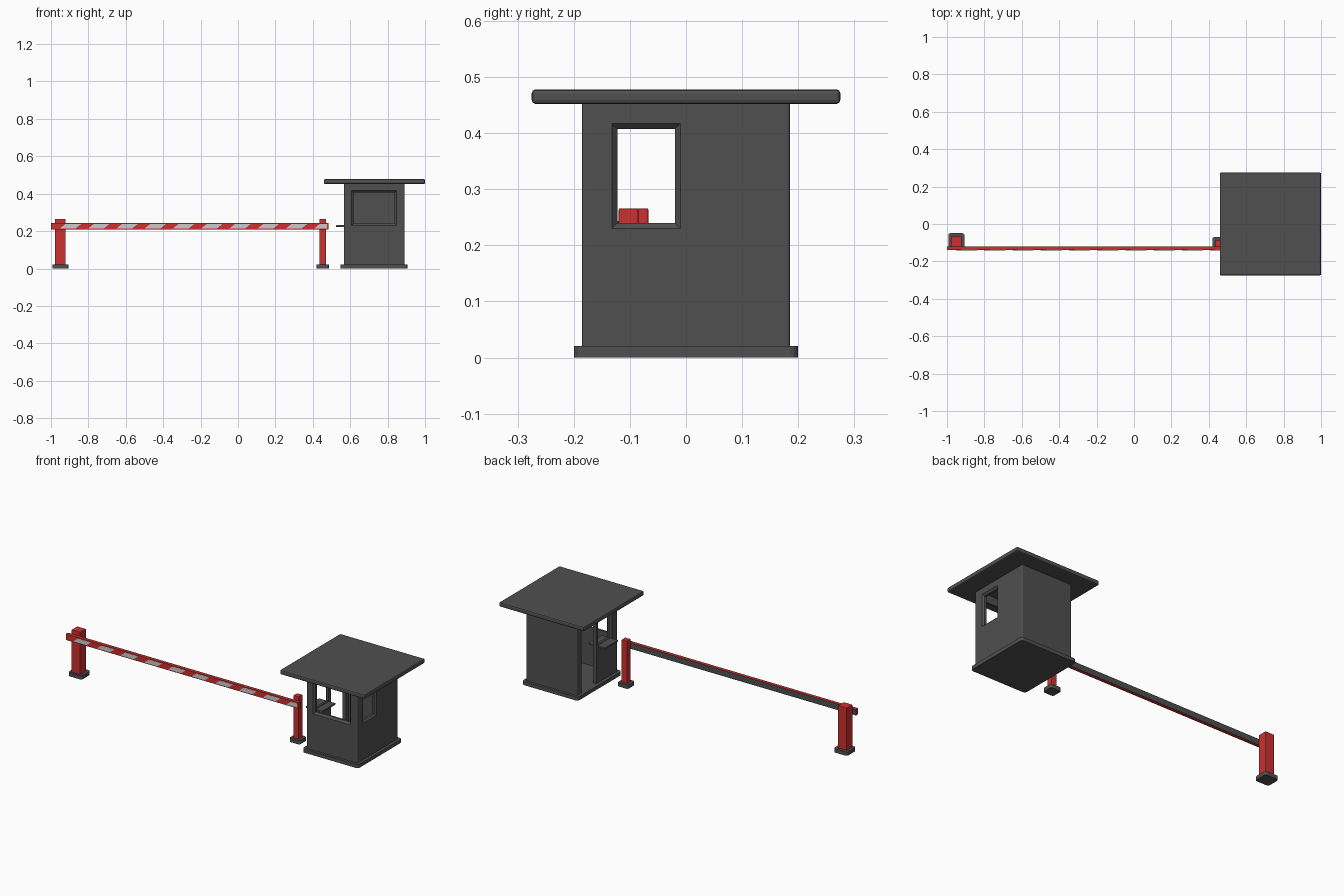
import bpy, bmesh
from mathutils import Vector

cube = bpy.data.objects.get("Cube")
if cube:
    bpy.data.objects.remove(cube, do_unlink=True)


def material(name, rgb):
    m = bpy.data.materials.new(name)
    m.use_nodes = True
    m.diffuse_color = (*rgb, 1)
    m.node_tree.nodes["Principled BSDF"].inputs["Base Color"].default_value = (*rgb, 1)
    return m


GREY = material("dark grey", (0.08, 0.08, 0.08))
RED = material("signal red", (0.6, 0.03, 0.03))
WHITE = material("pale grey", (0.6, 0.6, 0.6))


def finish(name, bm, mat):
    bmesh.ops.recalc_face_normals(bm, faces=bm.faces[:])
    mesh = bpy.data.meshes.new(name)
    bm.to_mesh(mesh)
    bm.free()
    if mat:
        mesh.materials.append(mat)
    ob = bpy.data.objects.new(name, mesh)
    bpy.context.collection.objects.link(ob)
    return ob


def box(name, x, y, z, mat=None, corner=0, edge=0):
    """Box from ranges; corner rounds upright edges, edge rounds all edges."""
    bm = bmesh.new()
    bmesh.ops.create_cube(bm, size=1)
    for v in bm.verts:
        v.co = [(r[0] + r[1]) / 2 + c * (r[1] - r[0]) for r, c in zip((x, y, z), v.co)]
    if corner:
        upright = [e for e in bm.edges
                   if abs(e.verts[0].co.z - e.verts[1].co.z) > 1e-4]
        bmesh.ops.bevel(bm, geom=upright, offset=corner, segments=3,
                        profile=0.5, affect='EDGES')
    if edge:
        bmesh.ops.bevel(bm, geom=bm.edges[:], offset=edge, segments=2,
                        profile=0.5, affect='EDGES')
    return finish(name, bm, mat)


def window_cutter(name, start, inward, side, u, z, flare=0.01):
    """Prism along inward whose outer mouth is chamfered by flare."""
    bm = bmesh.new()
    rings = []
    for depth, grow in ((-0.02, flare), (0, flare), (flare, 0), (0.05, 0)):
        corners = [(u[0] - grow, z[0] - grow), (u[1] + grow, z[0] - grow),
                   (u[1] + grow, z[1] + grow), (u[0] - grow, z[1] + grow)]
        rings.append([bm.verts.new(start + inward * depth + side * a + Vector((0, 0, b)))
                      for a, b in corners])
    for lower, upper in zip(rings, rings[1:]):
        for i in range(4):
            j = (i + 1) % 4
            bm.faces.new((lower[i], lower[j], upper[j], upper[i]))
    bm.faces.new(rings[0])
    bm.faces.new(rings[-1])
    return finish(name, bm, None)


# Booth shell, hollowed and cut by the openings
X0, X1, Y = 0.567, 0.89, 0.185
T = 0.022
walls = box("booth_walls", (X0, X1), (-Y, Y), (0.015, 0.46), GREY, corner=0.005)
ex, ey = Vector((1, 0, 0)), Vector((0, 1, 0))
sill, head = 0.24, 0.407
cutters = [
    box("interior_cutter", (X0 + T, X1 - T), (-Y + T, Y - T), (0.02, 0.453)),
    window_cutter("side_window_cutter", ex * X1, -ex, ey, (-0.122, -0.02), (sill, head)),
    window_cutter("counter_window_cutter", ex * X0, ex, ey, (-0.125, -0.018), (sill - 0.004, head)),
    window_cutter("front_window_cutter", ey * -Y, ey, ex, (0.617, 0.838), (sill, head)),
    box("door_cutter", (X0 - 0.02, X0 + 0.05), (0.005, 0.14), (0.02, 0.412)),
]
for c in cutters:
    mod = walls.modifiers.new(c.name, 'BOOLEAN')
    mod.operation = 'DIFFERENCE'
    mod.solver = 'EXACT'
    mod.object = c
    c.hide_render = True
    c.hide_viewport = True
    c.display_type = 'WIRE'

# Booth floor, roof and counter
box("booth_floor", (0.549, 0.906), (-0.2, 0.2), (0, 0.021), GREY, corner=0.015)
box("booth_roof", (0.459, 1.0), (-0.275, 0.275), (0.452, 0.478), GREY, edge=0.007)
box("counter_shelf", (0.525, 0.63), (-0.132, -0.012), (0.222, 0.232), GREY, edge=0.002)

# Posts with their feet
box("pivot_post", (-0.978, -0.922), (-0.12, -0.067), (0.02, 0.266), RED, edge=0.003)
box("pivot_post_foot", (-0.993, -0.906), (-0.13, -0.049), (0, 0.022), GREY, corner=0.012)
box("rest_post", (0.436, 0.471), (-0.12, -0.085), (0.02, 0.266), RED, edge=0.003)
box("rest_post_foot", (0.42, 0.486), (-0.134, -0.07), (0, 0.022), GREY, corner=0.01)

# Barrier arm, grey on its rear face
ARM_Y = -0.14
arm = box("barrier_arm", (-1.0, 0.485), (ARM_Y, -0.12), (0.209, 0.243), RED)
arm.data.materials.append(GREY)
for f in arm.data.polygons:
    f.material_index = int(f.normal.y > 0.5)

# Slanted pale stripes on the front of the arm
bm = bmesh.new()
lean, half, pitch = 0.015, 0.042, 0.151
for i in range(10):
    cx = -0.895 + pitch * i
    quad = []
    for side, z, s in ((-1, 0.214, -1), (1, 0.214, -1), (1, 0.238, 1), (-1, 0.238, 1)):
        px = min(cx + side * half + s * lean, 0.475)
        quad.append(bm.verts.new((px, ARM_Y - 0.001, z)))
    face = bm.faces.new(quad)
    back = bmesh.ops.extrude_face_region(bm, geom=[face])
    for v in back["geom"]:
        if isinstance(v, bmesh.types.BMVert):
            v.co.y += 0.002
finish("arm_stripes", bm, WHITE)
